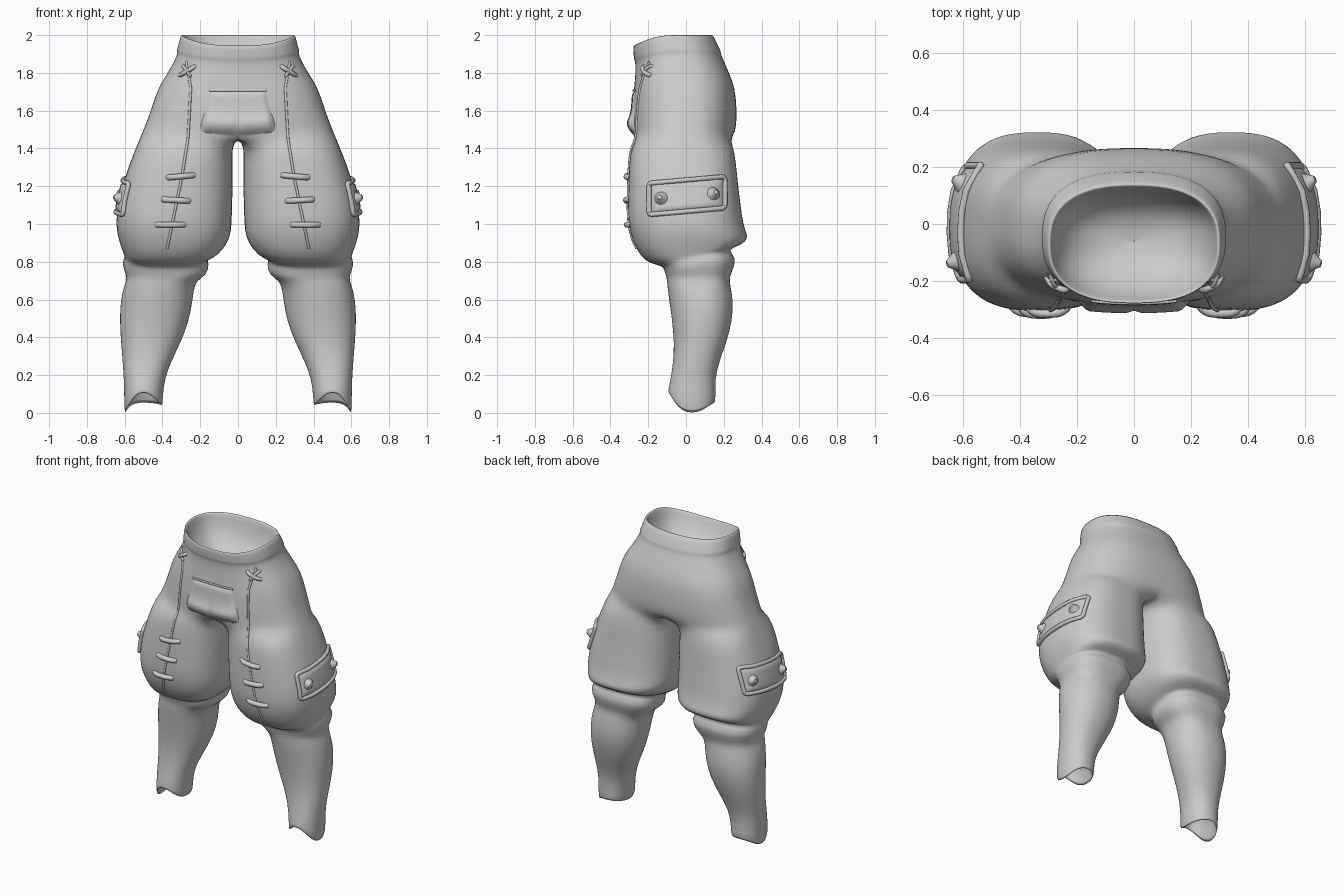
import bpy, bmesh, math
from mathutils import Vector
from mathutils.bvhtree import BVHTree

if "Cube" in bpy.data.objects:
    bpy.data.objects.remove(bpy.data.objects["Cube"])

M, K = 27, 7          # points on the outer arc and on the inner-thigh arc of each ring


def se(t, n):
    """Point on a unit superellipse."""
    c, s = math.cos(t), math.sin(t)
    return (math.copysign(abs(c) ** (2 / n), c), math.copysign(abs(s) ** (2 / n), s))


def link(name, data):
    ob = bpy.data.objects.new(name, data)
    bpy.context.collection.objects.link(ob)
    return ob


def leg_ring(z, xi, xo, yf, yb, tilt=0, n=2.6, hem=0):
    a0 = math.radians(140)
    ang = [a0 - 2 * a0 * i / (M - 1) for i in range(M)]
    ang += [-a0 - (2 * math.pi - 2 * a0) * (i + 1) / (K + 1) for i in range(K)]
    pts = []
    for t in ang:
        c, s = se(t, n)
        dz = tilt * s
        if hem:
            c2, s2 = math.cos(t), math.sin(t)
            dz = (.02 - .02 * c2) * c2 ** 2 + (.0825 - .0275 * s2) * s2 ** 2 - .005
        pts.append((xi + (xo - xi) * (c + 1) / 2, yf + (yb - yf) * (s + 1) / 2, z + dz))
    return pts


def hip_ring(z, dip, xo, yf, yb, n=2.5):
    pts = []
    for i in range(M):
        c, s = se(math.pi / 2 - math.pi * i / (M - 1), n)
        x = 0 if i in (0, M - 1) else xo * c
        pts.append((x, (yf + yb) / 2 + (yb - yf) / 2 * s, z - dip * max(0, -s) ** 2))
    return pts


# trousers: right half lofted from ankle lining up to the waist lining, then mirrored
legs = [(.19, .499, .501, .029, .031), (.18, .43, .57, -.05, .11),
        (.0, .408, .592, -.085, .147, 0, 2.2, 1), (.0, .40, .602, -.097, .157, 0, 2.2, 1),
        (.14, .395, .603, -.09, .155, 0, 2.2), (.22, .375, .607, -.075, .16, 0, 2.2),
        (.32, .33, .615, -.063, .195, 0, 2.2), (.43, .277, .624, -.067, .233, 0, 2.2),
        (.55, .245, .627, -.082, .253, 0, 2.2), (.65, .235, .612, -.098, .242, 0, 2.2),
        (.70, .22, .59, -.10, .228), (.73, .165, .592, -.105, .24, .01),
        (.79, .15, .617, -.115, .275, .035), (.822, .17, .60, -.125, .21, .043),
        (.84, .12, .603, -.19, .30, .05), (.875, .075, .617, -.24, .328, .05),
        (.93, .04, .637, -.285, .322, .02), (1.0, .033, .648, -.307, .303),
        (1.1, .03, .638, -.308, .29), (1.2, .028, .613, -.306, .277),
        (1.32, .028, .575, -.302, .266), (1.41, .032, .538, -.292, .252)]
hips = [(1.465, 0, .515, -.283, .255), (1.52, 0, .492, -.285, .268), (1.62, 0, .455, -.285, .268),
        (1.72, 0, .425, -.275, .26), (1.80, .01, .372, -.268, .228), (1.86, .03, .338, -.268, .202),
        (1.905, .04, .32, -.27, .182), (1.912, .04, .326, -.276, .186), (1.94, .045, .318, -.277, .172),
        (2.003, .057, .303, -.282, .142), (2.003, .057, .293, -.272, .132),
        (1.92, .04, .28, -.25, .12), (1.82, 0, .22, -.2, .08), (1.77, 0, .12, -.13, .01),
        (1.76, 0, .002, -.061, -.059)]
bm = bmesh.new()
rings = [[bm.verts.new(p) for p in leg_ring(*r)] for r in legs]
crotch = hip_ring(*hips[0])
for i in range(K):
    f = (i + 1) / (K + 1)
    y = crotch[M - 1][1] + (crotch[0][1] - crotch[M - 1][1]) * f
    crotch.append((0, y, 1.465 - .01 * math.sin(math.pi * f)))
rings.append([bm.verts.new(p) for p in crotch])
for lo, hi in zip(rings, rings[1:]):
    for i in range(M + K):
        j = (i + 1) % (M + K)
        bm.faces.new((lo[j], lo[i], hi[i], hi[j]))
prev = rings[-1]
for r in hips[1:]:
    cur = [bm.verts.new(p) for p in hip_ring(*r)]
    for i in range(M - 1):
        bm.faces.new((prev[i + 1], prev[i], cur[i], cur[i + 1]))
    prev = cur
bmesh.ops.recalc_face_normals(bm, faces=bm.faces)
me = bpy.data.meshes.new("trousers")
bm.to_mesh(me)
me.shade_smooth()
trousers = link("trousers", me)
mir = trousers.modifiers.new("mirror", 'MIRROR')
mir.merge_threshold = .002
trousers.modifiers.new("smooth", 'SUBSURF').levels = 1
trousers.modifiers["smooth"].render_levels = 1
bpy.context.view_layer.update()
tree = BVHTree.FromObject(trousers, bpy.context.evaluated_depsgraph_get())


def front(x, z, out=0):
    hit = tree.ray_cast(Vector((x, -1, z)), Vector((0, 1, 0)))[0]
    return Vector((x, (hit.y if hit else -.28) - out, z))


def side(y, z, out=0):
    hit = tree.ray_cast(Vector((2, y, z)), Vector((-1, 0, 0)))[0]
    return Vector(((hit.x if hit else .6) + out, y, z))


def tube(name, pts, r, s=1, cyclic=False):
    cu = bpy.data.curves.new(name, 'CURVE')
    cu.dimensions, cu.bevel_depth, cu.bevel_resolution, cu.use_fill_caps = '3D', r, 3, True
    sp = cu.splines.new('POLY')
    sp.points.add(len(pts) - 1)
    for q, p in zip(sp.points, pts):
        q.co = (p.x * s, p.y, p.z, 1)
    sp.use_cyclic_u = cyclic
    sp.use_smooth = True
    return link(name, cu)


def sheet(name, fn, nu, nv, s=1):
    """Grid patch from fn(u, v), u and v in -1..1."""
    vs = [fn(2 * i / nu - 1, 2 * j / nv - 1) for j in range(nv + 1) for i in range(nu + 1)]
    fs = []
    for j in range(nv):
        for i in range(nu):
            a = j * (nu + 1) + i
            fs.append((a, a + 1, a + nu + 2, a + nu + 1)[::s])
    m = bpy.data.meshes.new(name)
    m.from_pydata([(p.x * s, p.y, p.z) for p in vs], [], fs)
    m.shade_smooth()
    return link(name, m)


def polyline(pts, n):
    """Resample a list of (a, b) pairs, n steps per segment."""
    out = [(p[0] + (q[0] - p[0]) * k / n, p[1] + (q[1] - p[1]) * k / n)
           for p, q in zip(pts, pts[1:]) for k in range(n)]
    return out + [pts[-1]]


# front flap with a padded roll along its lower edge
def flap(u, v):
    z = 1.595 + .115 * v - .012 * (1 - u * u) * (v < 0)
    x = u * (.185 - .03 * v)
    edge = min(1, (1 - abs(u)) * 6) * min(1, (1 - abs(v)) * 5)
    roll = .022 * math.exp(-((v + .45) / .35) ** 2) * (1 - .4 * math.exp(-(u / .08) ** 2))
    p = front(x, max(z, 1.5), -.008 + edge * (.016 + roll))
    p.z = z
    return p


sheet("front_flap", flap, 28, 16)
tube("flap_top_seam", [front(-.15 + .3 * i / 12, 1.707, .003) for i in range(13)], .006)


# strap following the outside of the leg
def strap_pt(u, v, out):
    y = .005 + .205 * u
    return side(y, 1.15 + .018 * u + .085 * v, out)


def strap(u, v):
    edge = min(1, (1 - abs(u)) * 8, (1 - abs(v)) * 4)
    return strap_pt(u, v, -.008 + .022 * edge)


rim = []
for cu_, cv, a in ((.9, .78, 0), (-.9, .78, 90), (-.9, -.78, 180), (.9, -.78, 270)):
    for k in range(4):
        t = math.radians(a + 30 * k)
        rim.append((cu_ + .08 * math.cos(t), cv + .2 * math.sin(t)))
rim = polyline(rim + rim[:1], 5)[:-1]

for s, tag in ((1, "left"), (-1, "right")):
    # long seam down the front of each leg
    path = polyline([(.275, 1.86), (.25, 1.72), (.265, 1.45), (.297, 1.25), (.338, 1.05), (.375, .87)], 8)
    tube(tag + "_front_seam", [front(x, z, .001) for x, z in path], .007, s)
    # lacing bars across the seam
    bars = [(.303, 1.252, .068, -.006, .016), (.328, 1.126, .068, .004, .016), (.357, .996, .072, 0, .016),
            (.268, 1.81, .04, -.024, .012), (.272, 1.81, .022, .03, .009)]
    for k, (x, z, h, dz, r) in enumerate(bars):
        pts = []
        for i in range(11):
            t = i / 5 - 1
            pts.append(front(x + h * t, z + dz * t, .012 - .02 * t ** 4))
        tube(f"{tag}_lace_{k}", pts, r, s)
    # strap, rim and studs
    sheet(tag + "_strap", strap, 24, 12, s)
    tube(tag + "_strap_rim", [strap_pt(u, v, .008) for u, v in rim], .013, s, True)
    for k, u in enumerate((-.68, .7)):
        p = strap_pt(u, 0, .02)
        q = strap_pt(u + .1, 0, .02) - strap_pt(u - .1, 0, .02)
        w = strap_pt(u, .3, .02) - strap_pt(u, -.3, .02)
        n = q.cross(w).normalized()
        p, n = Vector((p.x * s, p.y, p.z)) , Vector((n.x * s, n.y, n.z))
        bpy.ops.mesh.primitive_cone_add(vertices=16, radius1=.037, radius2=.012, depth=.036,
                                        location=p + n * .008, rotation=n.to_track_quat('Z', 'Y').to_euler())
        stud = bpy.context.object
        stud.name = f"{tag}_stud_{k}"
        bpy.ops.object.shade_smooth_by_angle(angle=math.radians(50))
